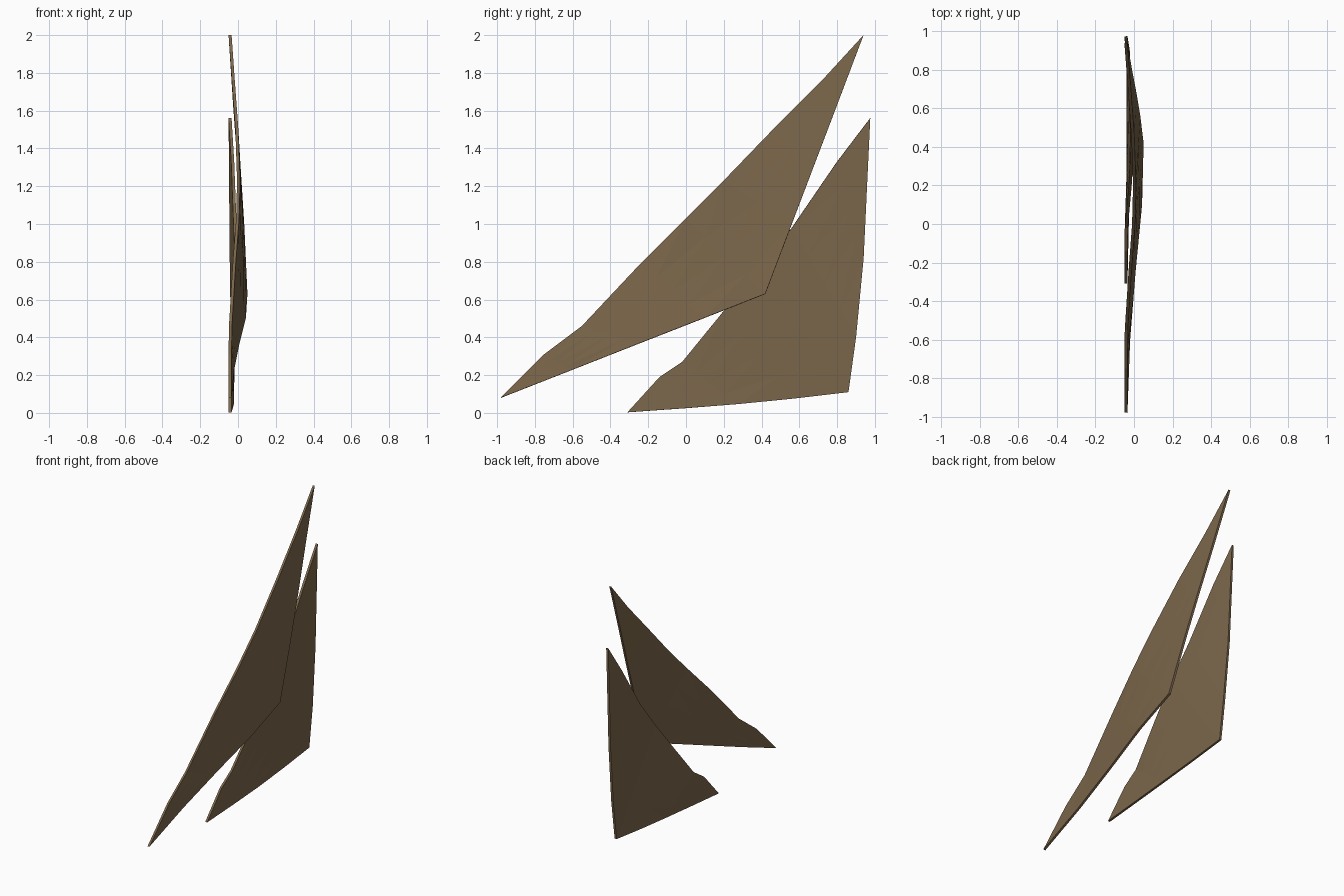
import bpy, bmesh
from mathutils import Vector

if "Cube" in bpy.data.objects:
    bpy.data.objects.remove(bpy.data.objects["Cube"])

brown = bpy.data.materials.new("brown canvas")
brown.diffuse_color = (0.20, 0.135, 0.07, 1)
brown.use_nodes = True
brown.node_tree.nodes["Principled BSDF"].inputs["Base Color"].default_value = brown.diffuse_color

COLS = 4  # strips between the long edge and the cornered edge


def sail(name, luff, leech, thickness=0.016):
    """Thin curved sheet ruled between two edges that meet at both tips."""
    bm = bmesh.new()
    rows = []
    for a, b in zip(luff, leech):
        a, b = Vector(a), Vector(b)
        rows.append([bm.verts.new(a.lerp(b, j / COLS)) for j in range(COLS + 1)])
    for r0, r1 in zip(rows, rows[1:]):
        for j in range(COLS):
            bm.faces.new((r0[j], r0[j + 1], r1[j + 1], r1[j]))
    bmesh.ops.remove_doubles(bm, verts=bm.verts, dist=1e-5)  # close the tips
    bmesh.ops.triangulate(bm, faces=bm.faces)
    bmesh.ops.recalc_face_normals(bm, faces=bm.faces)
    me = bpy.data.meshes.new(name)
    bm.to_mesh(me)
    bm.free()
    me.materials.append(brown)
    ob = bpy.data.objects.new(name, me)
    bpy.context.collection.objects.link(ob)
    mod = ob.modifiers.new("thickness", 'SOLIDIFY')
    mod.thickness = thickness
    mod.offset = 0
    return ob


# large front sail: long upper edge, then lower edge with its corner
low, top = (-.042, -.98, .08), (-.042, .94, 2.0)
sail("large_sail",
     [low, (-.042, -.75, .31), (-.04, -.55, .46), (-.02, -.24, .79), (-.002, 0, 1.03),
      (.003, .2, 1.23), (-.006, .46, 1.5), (-.025, .72, 1.76), top],
     [low, (-.028, -.6, .229), (0, -.25, .367), (.034, .1, .504), (.042, .42, .63),
      (.025, .56, 1.0), (.005, .68, 1.315), (-.018, .8, 1.63), top])

# smaller rear sail
low, top = (-.042, -.31, .003), (-.042, .975, 1.56)
sail("small_sail",
     [low, (-.042, -.14, .19), (-.04, -.02, .27), (-.02, .2, .54), (-.01, .38, .76),
      (-.015, .56, .98), (-.028, .8, 1.33), top],
     [low, (-.035, 0, .025), (-.03, .28, .047), (-.03, .58, .077), (-.03, .86, .11),
      (-.03, .90, .4), (-.036, .94, .82), top])
